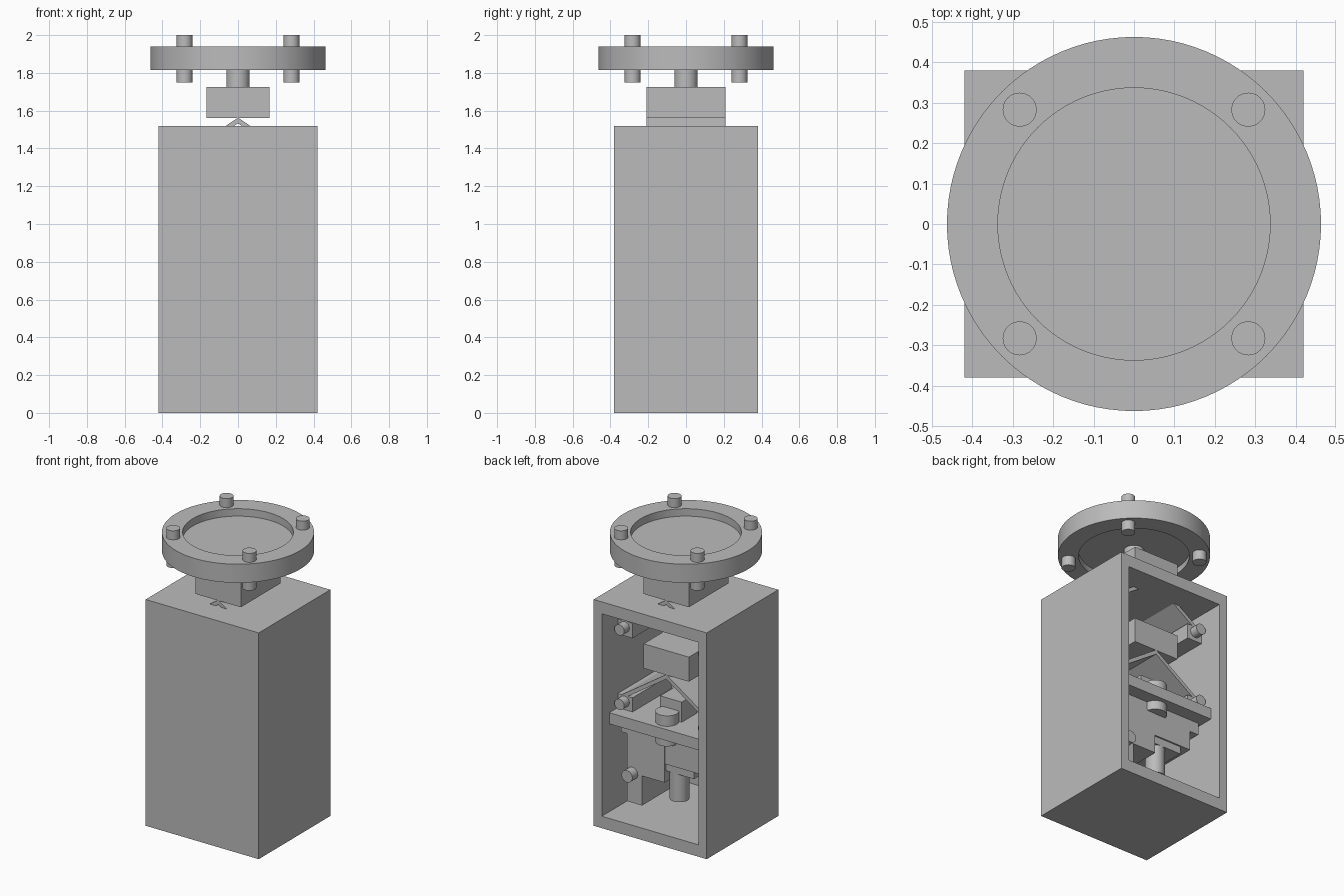
import bpy, bmesh, math
from mathutils import Vector, Matrix

if "Cube" in bpy.data.objects:
    bpy.data.objects.remove(bpy.data.objects["Cube"], do_unlink=True)

grey = bpy.data.materials.new("plain grey")
grey.use_nodes = True
grey.diffuse_color = (0.5, 0.5, 0.5, 1)
grey.node_tree.nodes["Principled BSDF"].inputs["Base Color"].default_value = (0.5, 0.5, 0.5, 1)


def finish(name, bm, smooth=False):
    bmesh.ops.recalc_face_normals(bm, faces=bm.faces[:])
    mesh = bpy.data.meshes.new(name)
    bm.to_mesh(mesh)
    bm.free()
    mesh.materials.append(grey)
    obj = bpy.data.objects.new(name, mesh)
    bpy.context.collection.objects.link(obj)
    if smooth:
        bpy.ops.object.select_all(action='DESELECT')
        obj.select_set(True)
        bpy.context.view_layer.objects.active = obj
        bpy.ops.object.shade_smooth_by_angle(angle=math.radians(35))
    return obj


def box(name, x, y, z):
    """Box from (min, max) pairs."""
    bm = bmesh.new()
    bmesh.ops.create_cube(bm, size=1)
    for v in bm.verts:
        v.co = Vector([(a + b) / 2 + c * (b - a) for c, (a, b) in zip(v.co, (x, y, z))])
    return finish(name, bm)


def rod(name, start, end, radius, sides=40):
    """Cylinder between two points."""
    start, end = Vector(start), Vector(end)
    axis = end - start
    turn = axis.to_track_quat('Z', 'Y').to_matrix().to_4x4()
    bm = bmesh.new()
    bmesh.ops.create_cone(bm, cap_ends=True, segments=sides, radius1=radius, radius2=radius,
                          depth=axis.length,
                          matrix=Matrix.Translation((start + end) / 2) @ turn)
    return finish(name, bm, True)


def prism(name, outline, half_depth):
    """Outline in x and z, extruded along y."""
    bm = bmesh.new()
    face = bm.faces.new([bm.verts.new((x, -half_depth, z)) for x, z in outline])
    new = bmesh.ops.extrude_face_region(bm, geom=[face])["geom"]
    bmesh.ops.translate(bm, vec=(0, 2 * half_depth, 0),
                        verts=[g for g in new if isinstance(g, bmesh.types.BMVert)])
    return finish(name, bm)


def lathe(name, outline, sides=96):
    """Closed outline in radius and z, turned about the z axis."""
    bm = bmesh.new()
    rings = []
    for i in range(sides):
        a = math.tau * i / sides
        rings.append([bm.verts.new((r * math.cos(a), r * math.sin(a), z)) for r, z in outline])
    n = len(outline)
    for i, ring in enumerate(rings):
        after = rings[(i + 1) % sides]
        for j in range(n):
            k = (j + 1) % n
            bm.faces.new((ring[j], after[j], after[k], ring[k]))
    return finish(name, bm, True)


# Housing, open at the back
bm = bmesh.new()
bmesh.ops.create_cube(bm, size=1)
for v in bm.verts:
    v.co = Vector((v.co.x * 0.84, v.co.y * 0.76, (v.co.z + 0.5) * 1.52))
back = max(bm.faces, key=lambda f: f.calc_center_median().y)
for step in ("rim", "cavity"):
    new = bmesh.ops.extrude_face_region(bm, geom=[back])["geom"]
    old, back = back, next(g for g in new if isinstance(g, bmesh.types.BMFace))
    if old.is_valid:
        bmesh.ops.delete(bm, geom=[old], context='FACES_ONLY')
    for v in back.verts:
        if step == "rim":
            v.co.x *= 0.36 / 0.42
            v.co.z = 0.76 + (v.co.z - 0.76) * 0.68 / 0.76
        else:
            v.co.y = -0.32
finish("housing", bm)

# Wheel with a recessed web, shaft and four pegs
lathe("wheel_rim", [(0.337, 1.815), (0.463, 1.815), (0.463, 1.94), (0.337, 1.94)])
rod("wheel_web", (0, 0, 1.855), (0, 0, 1.89), 0.338, 96)
rod("wheel_shaft", (0, 0, 1.72), (0, 0, 1.86), 0.062)
for sx in (-1, 1):
    for sy in (-1, 1):
        rod("wheel_peg", (sx * 0.283, sy * 0.283, 1.75), (sx * 0.283, sy * 0.283, 2.0), 0.042)

# Two stages: head block, folded plate, pair of sliders with knobs
for name, base in (("upper", 1.56), ("lower", 1.06)):
    box(name + "_head_block", (-0.168, 0.168), (-0.21, 0.21), (base, base + 0.165))
    half = [(0.33, -0.22), (0.33, -0.25)]
    outline = [(0, 0.003)] + half + [(0, -0.027)] + [(-x, z) for x, z in reversed(half)]
    prism(name + "_folded_plate", [(x, base + z) for x, z in outline], 0.21)
    for side in (-1, 1):
        edges = tuple(sorted((side * 0.25, side * 0.36)))
        box(name + "_slider", edges, (-0.21, 0.21), (base - 0.32, base - 0.22))
        rod(name + "_slider_knob", (side * 0.31, 0.2, base - 0.26),
            (side * 0.31, 0.265, base - 0.26), 0.036)

# Deck with stepped plates beneath it
box("deck", (-0.36, 0.36), (-0.30, 0.30), (0.67, 0.745))
box("deck_lower_step", (-0.335, 0.335), (-0.21, 0.21), (0.59, 0.67))
box("deck_middle_step", (-0.27, 0.27), (-0.21, 0.21), (0.46, 0.59))
box("deck_bottom_step", (-0.2, 0.2), (-0.21, 0.2), (0.41, 0.46))

# Centre pin and its carrier
box("pin_carrier", (-0.08, 0.08), (0, 0.16), (0.74, 0.88))
rod("centre_pin", (0, 0.2, 0.61), (0, 0.2, 0.815), 0.072)

# Drive box with leg, knob and hanging stub
box("drive_box", (0.01, 0.29), (-0.21, 0.212), (0.335, 0.62))
box("drive_leg", (0.18, 0.29), (-0.21, 0.21), (0.135, 0.34))
rod("drive_knob", (0.25, 0.2, 0.335), (0.25, 0.27, 0.335), 0.04)
rod("hanging_stub", (-0.05, 0.14, 0.22), (-0.05, 0.14, 0.42), 0.06)
